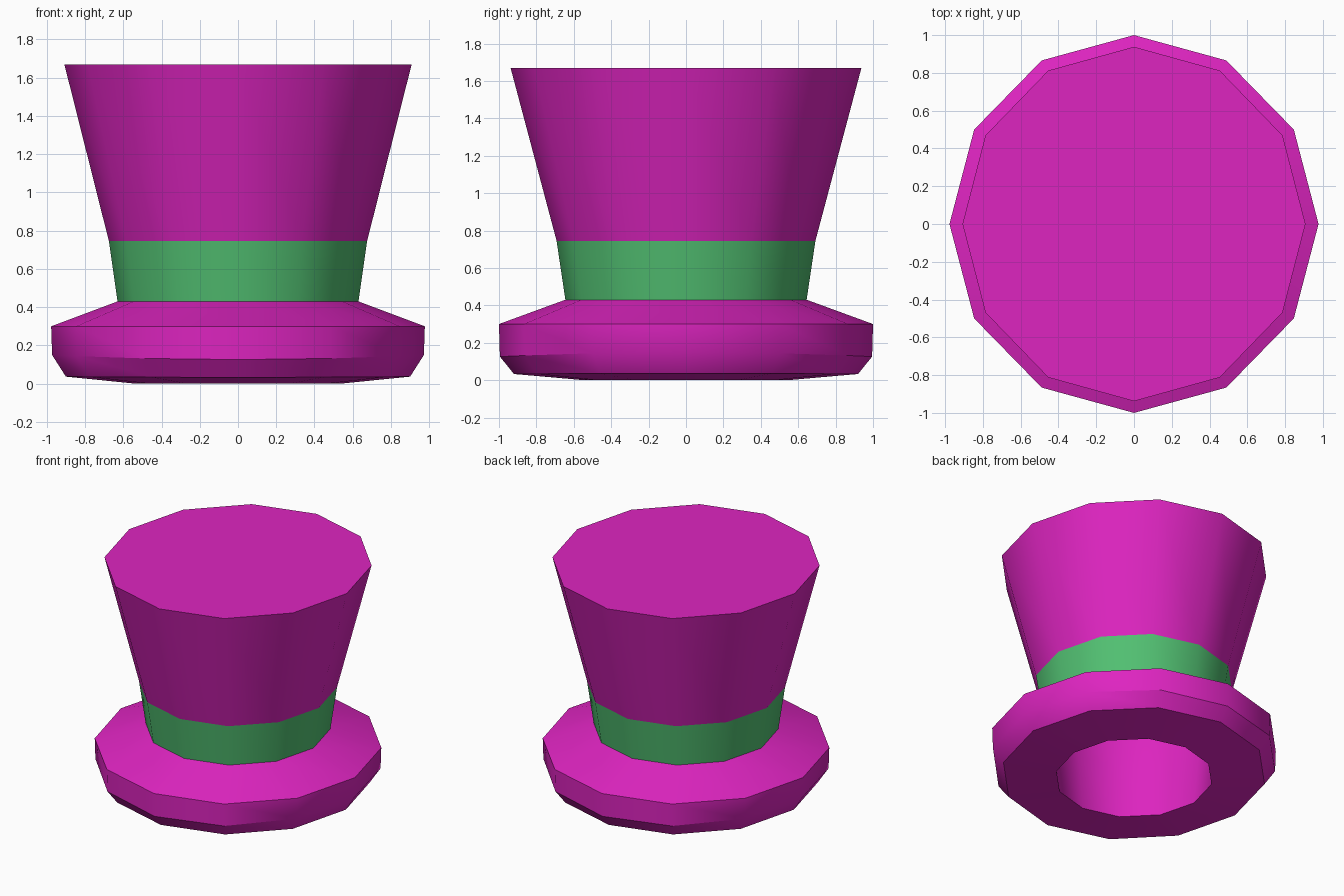
import bpy, math

if "Cube" in bpy.data.objects:
    bpy.data.objects.remove(bpy.data.objects["Cube"])

SIDES = 12


def material(name, rgb):
    m = bpy.data.materials.new(name)
    m.diffuse_color = (*rgb, 1.0)
    m.use_nodes = True
    m.node_tree.nodes["Principled BSDF"].inputs["Base Color"].default_value = m.diffuse_color
    return m


magenta = material("magenta_felt", (0.73, 0.018, 0.53))
green = material("green_ribbon", (0.084, 0.527, 0.168))


def lathe(name, profile, mat, cap_start=False, cap_end=False):
    """Sweep (x radius, y radius, z, wobble) points round z; outside runs down, inside runs up."""
    verts, faces = [], []
    for rx, ry, z, w in profile:
        for k in range(SIDES):
            a = 2 * math.pi * k / SIDES
            verts.append((rx * math.cos(a), ry * math.sin(a), z + w * math.cos(2 * a)))
    for i in range(len(profile) - 1):
        for k in range(SIDES):
            n = (k + 1) % SIDES
            p, q = i * SIDES, (i + 1) * SIDES
            faces.append((p + k, q + k, q + n, p + n))
    if cap_start:
        faces.append(tuple(range(SIDES)))
    if cap_end:
        last = (len(profile) - 1) * SIDES
        faces.append(tuple(reversed(range(last, last + SIDES))))
    me = bpy.data.meshes.new(name)
    me.from_pydata(verts, [], faces)
    me.materials.append(mat)
    ob = bpy.data.objects.new(name, me)
    bpy.context.collection.objects.link(ob)
    bpy.ops.object.select_all(action='DESELECT')
    ob.select_set(True)
    bpy.context.view_layer.objects.active = ob
    bpy.ops.object.shade_smooth_by_angle(angle=math.radians(31))
    return ob


# Flared crown with flat top
lathe("crown", [(0.908, 0.938, 1.67, 0), (0.675, 0.692, 0.745, 0)], magenta, cap_start=True)

# Ribbon band
lathe("ribbon_band", [(0.675, 0.692, 0.745, 0), (0.63, 0.645, 0.43, 0)], green)

# Thick brim: sloped top, rim, bevel and underside up to the head opening
lathe("brim", [(0.63, 0.645, 0.43, 0), (0.977, 1.0, 0.30, 0), (0.972, 0.995, 0.138, 0.012),
               (0.90, 0.92, 0.035, 0.002), (0.535, 0.545, 0.0, 0)], magenta)

# Hollow inside of the hat
lathe("lining", [(0.535, 0.545, 0.0, 0), (0.58, 0.595, 0.43, 0), (0.62, 0.635, 0.745, 0),
                 (0.84, 0.86, 1.60, 0)], magenta, cap_end=True)
